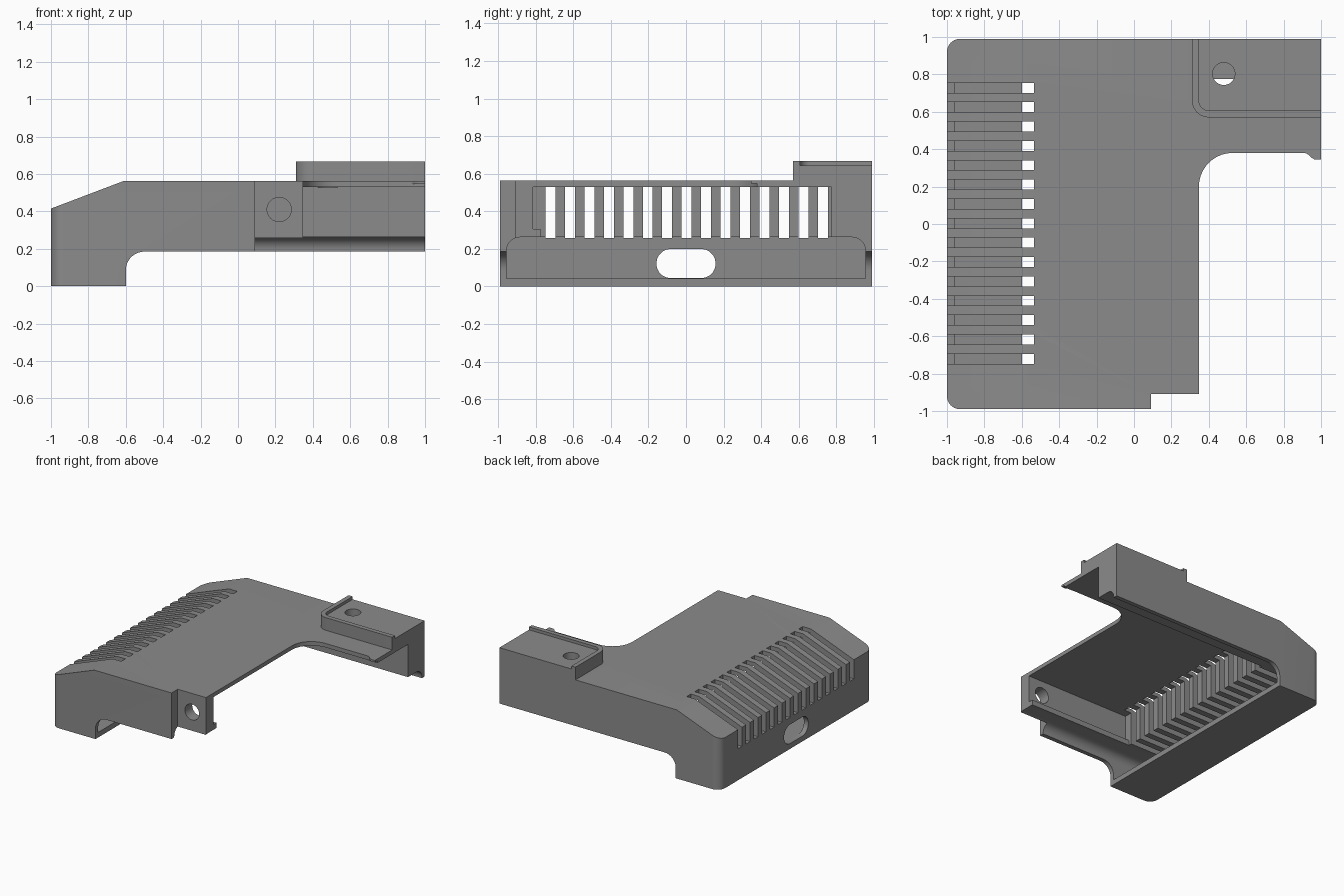
import bpy, bmesh, math

if "Cube" in bpy.data.objects:
    bpy.data.objects.remove(bpy.data.objects["Cube"])

grey = bpy.data.materials.new("plain_grey")
grey.diffuse_color = (0.26, 0.26, 0.26, 1)
grey.use_nodes = True
grey.node_tree.nodes["Principled BSDF"].inputs["Base Color"].default_value = grey.diffuse_color
Y = 0.99  # half depth


def arc(cx, cy, r, a0, a1, n=10):
    """Points on an arc, angles in degrees."""
    return [(cx + r * math.cos(math.radians(a0 + (a1 - a0) * i / n)),
             cy + r * math.sin(math.radians(a0 + (a1 - a0) * i / n))) for i in range(n + 1)]


def rect(a0, b0, a1, b1):
    return [(a0, b0), (a1, b0), (a1, b1), (a0, b1)]


def prism(name, outlines, axis, lo, hi):
    """Extrude one or more flat outlines along an axis."""
    place = {"x": lambda a, b, t: (t, a, b),
             "y": lambda a, b, t: (a, t, b),
             "z": lambda a, b, t: (a, b, t)}[axis]
    bm = bmesh.new()
    for pts in outlines:
        ends = [[bm.verts.new(place(a, b, t)) for a, b in pts] for t in (lo, hi)]
        bm.faces.new(ends[0])
        bm.faces.new(ends[1])
        n = len(pts)
        for i in range(n):
            j = (i + 1) % n
            bm.faces.new((ends[0][i], ends[0][j], ends[1][j], ends[1][i]))
    bmesh.ops.recalc_face_normals(bm, faces=bm.faces)
    me = bpy.data.meshes.new(name)
    bm.to_mesh(me)
    bm.free()
    ob = bpy.data.objects.new(name, me)
    bpy.context.collection.objects.link(ob)
    me.materials.append(grey)
    return ob


def combine(target, other, operation):
    """Apply a boolean and discard the helper."""
    mod = target.modifiers.new("combine", "BOOLEAN")
    mod.operation, mod.solver, mod.object = operation, "EXACT", other
    bpy.context.view_layer.objects.active = target
    bpy.ops.object.modifier_apply(modifier=mod.name)
    bpy.data.objects.remove(other)


# Housing: side profile with sloped shoulder and rounded step under the roof
side = [(-1, 0), (-0.6, 0)] + arc(-0.5, 0.085, 0.1, 180, 90) + \
       [(1, 0.185), (1, 0.563), (-0.61, 0.563), (-1, 0.415)]
housing = prism("housing", [side], "y", -1.2, 1.2)

# L-shaped plan with rounded corners, front notch and small corner hook
plan = arc(-0.93, -Y + 0.07, 0.07, 180, 270) + [(0.09, -Y), (0.09, -0.91), (0.347, -0.91)] + \
       arc(0.527, 0.2, 0.18, 180, 90) + [(0.9, 0.38)] + arc(0.905, 0.335, 0.045, 85, 30, 5) + \
       [(0.965, 0.345), (1, 0.345), (1, Y)] + arc(-0.93, Y - 0.07, 0.07, 90, 180)
combine(housing, prism("plan", [plan], "z", -0.5, 1), "INTERSECT")

# Raised pad at the back right with a rim on two sides
pad = prism("pad", [arc(0.40, 0.66, 0.09, 180, 270) + [(1, 0.57), (1, Y), (0.31, Y)]],
            "z", 0.545, 0.667)
inner = arc(0.40, 0.66, 0.053, 180, 270) + [(1.2, 0.607), (1.2, 1.2), (0.347, 1.2)]
combine(pad, prism("pad_recess", [inner], "z", 0.643, 0.9), "DIFFERENCE")
combine(housing, pad, "UNION")

# Lower cavity: wide tunnel with rounded upper corners
low = [(-0.955, 0.042), (0.955, 0.042)] + arc(0.885, 0.192, 0.07, 0, 90) + arc(-0.885, 0.192, 0.07, 90, 180)
combine(housing, prism("lower_cavity", [low], "x", -0.96, 1.3), "DIFFERENCE")

# Upper cavity: narrower, with a ledge along the front wall
up = [(-0.775, 0.1), (0.775, 0.1), (0.775, 0.53), (-0.815, 0.53), (-0.815, 0.305), (-0.775, 0.305)]
combine(housing, prism("upper_cavity", [up], "x", -0.6, 1.3), "DIFFERENCE")

# Row of fifteen vent slots through roof and wall
slots = [rect(-1.2, y - 0.0265, -0.535, y + 0.0265) for y in (0.728 + 0.1035 * (i - 14) for i in range(15))]
combine(housing, prism("vent_slots", slots, "z", 0.258, 0.9), "DIFFERENCE")

# Oval opening in the left wall
oval = arc(0.08, 0.122, 0.078, -90, 90) + arc(-0.08, 0.122, 0.078, 90, 270)
combine(housing, prism("oval_opening", [oval], "x", -1.2, -0.8), "DIFFERENCE")

# Screw holes in the pad and the front tab
combine(housing, prism("pad_hole", [arc(0.48, 0.803, 0.06, 0, 345, 23)], "z", 0.527, 0.9), "DIFFERENCE")
combine(housing, prism("tab_hole", [arc(0.22, 0.41, 0.065, 0, 345, 23)], "y", -1.2, -0.6), "DIFFERENCE")

# Thin the corner hook from below
combine(housing, prism("hook_relief", [rect(0.85, 0.2, 1.2, 0.378)], "z", 0.3, 0.547), "DIFFERENCE")

# Smooth the rounded parts, keep edges crisp
bpy.ops.object.select_all(action="DESELECT")
housing.select_set(True)
bpy.context.view_layer.objects.active = housing
bpy.ops.object.shade_smooth_by_angle(angle=math.radians(25))
